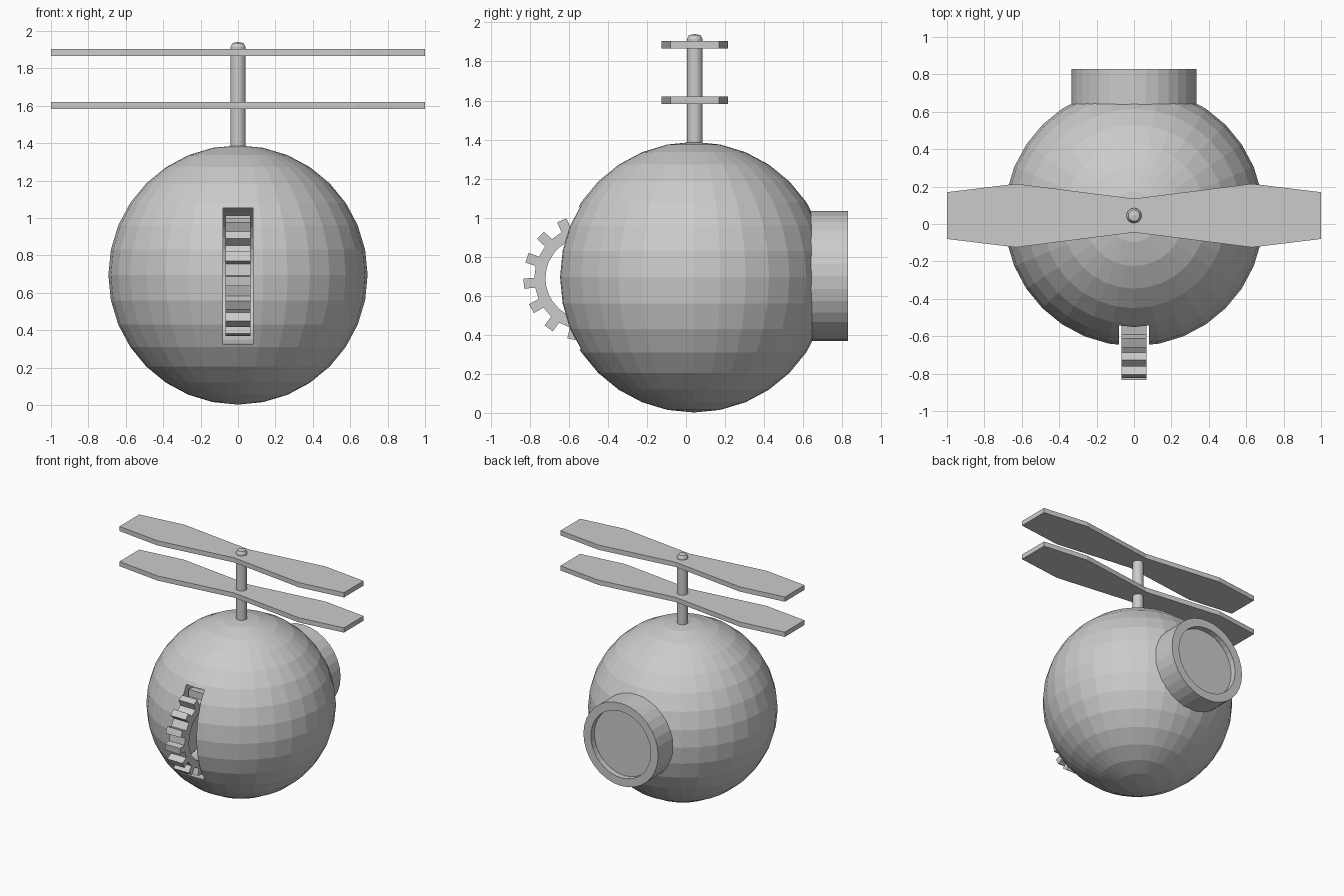
import bpy, bmesh
from math import sin, cos, pi, radians
from mathutils import Matrix, Vector

if "Cube" in bpy.data.objects:
    bpy.data.objects.remove(bpy.data.objects["Cube"], do_unlink=True)

grey = bpy.data.materials.new("plain grey")
grey.use_nodes = True
grey.diffuse_color = (0.6, 0.6, 0.6, 1)
grey.node_tree.nodes["Principled BSDF"].inputs["Base Color"].default_value = (0.6, 0.6, 0.6, 1)

AXIS_Y = 0.04    # depth of the body centre
BODY_Z = 0.695
BODY_R = 0.693
GEAR = Vector((0, -0.51, 0.69))


def finish(name, bm):
    """Turn a bmesh into a flat shaded grey object."""
    bmesh.ops.remove_doubles(bm, verts=bm.verts, dist=1e-5)
    bmesh.ops.recalc_face_normals(bm, faces=bm.faces)
    mesh = bpy.data.meshes.new(name)
    bm.to_mesh(mesh)
    bm.free()
    mesh.materials.append(grey)
    obj = bpy.data.objects.new(name, mesh)
    bpy.context.collection.objects.link(obj)
    return obj


def lathe(name, profile, matrix, steps=32):
    """Revolve (radius, height) points about z, then place the result."""
    bm = bmesh.new()
    verts = [bm.verts.new((r, 0, h)) for r, h in profile]
    edges = [bm.edges.new(pair) for pair in zip(verts, verts[1:])]
    bmesh.ops.spin(bm, geom=verts + edges, cent=(0, 0, 0), axis=(0, 0, 1),
                   angle=2 * pi, steps=steps)
    bm.transform(matrix)
    return finish(name, bm)


def thicken(bm, faces, offset):
    """Extrude flat faces into a slab."""
    ext = bmesh.ops.extrude_face_region(bm, geom=faces, use_keep_orig=True)
    moved = [g for g in ext["geom"] if isinstance(g, bmesh.types.BMVert)]
    bmesh.ops.translate(bm, verts=moved, vec=offset)


# Faceted round body
bm = bmesh.new()
bmesh.ops.create_uvsphere(bm, u_segments=32, v_segments=16, radius=BODY_R)
bm.transform(Matrix.Translation((0, AXIS_Y, BODY_Z)))
body = finish("body", bm)

# Slot in the front of the body, concentric with the gear
cutter = lathe("slot_cutter", [(0, -0.08), (0.367, -0.08), (0.367, 0.08), (0, 0.08)],
               Matrix.Translation(GEAR) @ Matrix.Rotation(pi / 2, 4, "Y"))
cutter.hide_render = True
cut = body.modifiers.new("slot", "BOOLEAN")
cut.operation = "DIFFERENCE"
cut.solver = "EXACT"
cut.object = cutter
bpy.context.view_layer.objects.active = body
bpy.ops.object.modifier_apply(modifier=cut.name)
bpy.data.objects.remove(cutter, do_unlink=True)

# Toothed ring sitting in the slot
TEETH, TIP, ROOT, BORE, HALF = 15, 0.323, 0.267, 0.21, 0.068
outline = []
for i in range(TEETH):
    mid = 360 / TEETH * i + 5
    for shift, radius in ((-5.5, ROOT), (-4.6, TIP), (4.6, TIP), (5.5, ROOT)):
        outline.append((radians(mid + shift), radius))
bm = bmesh.new()


def ring_point(angle, radius):
    return bm.verts.new(GEAR + Vector((-HALF, -radius * cos(angle), -radius * sin(angle))))


outer = [ring_point(a, r) for a, r in outline]
inner = [ring_point(a, BORE) for a, r in outline]
count = len(outer)
faces = [bm.faces.new((outer[i], outer[(i + 1) % count], inner[(i + 1) % count], inner[i]))
         for i in range(count)]
thicken(bm, faces, (2 * HALF, 0, 0))
finish("gear_ring", bm)

# Rear drum with a recessed end
lathe("rear_drum",
      [(0, 0.5), (0.333, 0.5), (0.333, 0.83), (0.267, 0.83), (0.267, 0.785), (0, 0.785)],
      Matrix.Translation((0, 0, 0.7)) @ Matrix.Rotation(-pi / 2, 4, "X"))

# Rotor shaft with a chamfered tip
lathe("rotor_shaft",
      [(0, 1.3), (0.04, 1.3), (0.04, 1.915), (0.03, 1.935), (0, 1.94)],
      Matrix.Translation((0, AXIS_Y + 0.005, 0)), 24)

# Two identical rotor blades, pinched at the hub
half = [(1, 0.125), (0.63, 0.17), (0, 0.09), (-0.63, 0.17), (-1, 0.125)]
shape = half + [(-x, -y) for x, y in half]
for name, z in (("lower_blade", 1.583), ("upper_blade", 1.866)):
    bm = bmesh.new()
    base = bm.faces.new([bm.verts.new((x, y + AXIS_Y + 0.005, z)) for x, y in shape])
    thicken(bm, [base], (0, 0, 0.038))
    finish(name, bm)
